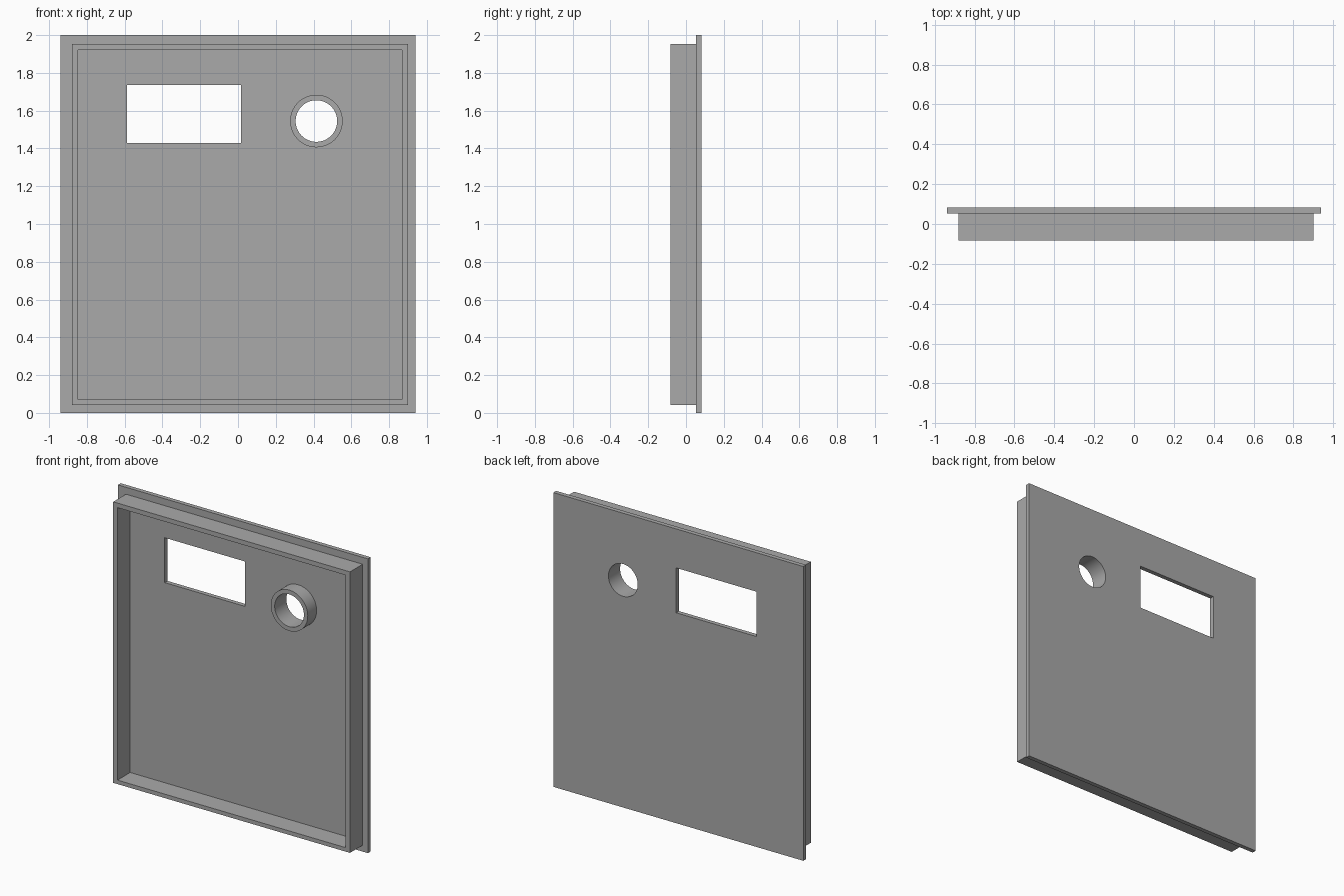
import bpy
import math

if "Cube" in bpy.data.objects:
    bpy.data.objects.remove(bpy.data.objects["Cube"], do_unlink=True)

GREY = (0.4, 0.4, 0.4, 1.0)
grey = bpy.data.materials.new("plain grey")
grey.use_nodes = True
grey.diffuse_color = GREY
grey.node_tree.nodes["Principled BSDF"].inputs["Base Color"].default_value = GREY

FRONT, STEP, BACK = -0.083, 0.053, 0.083   # depths of rim front, plate front, plate back
HOLE_X, HOLE_Z, HOLE_R = 0.415, 1.545, 0.11
MARGIN = 0.05                              # cutters overshoot by this much


def finish(obj, name):
    obj.name = obj.data.name = name
    obj.data.materials.append(grey)
    return obj


def box(name, x0, x1, y0, y1, z0, z1):
    bpy.ops.mesh.primitive_cube_add(
        size=1, location=((x0 + x1) / 2, (y0 + y1) / 2, (z0 + z1) / 2))
    obj = bpy.context.object
    obj.scale = (x1 - x0, y1 - y0, z1 - z0)
    bpy.ops.object.transform_apply(location=False, rotation=False, scale=True)
    return finish(obj, name)


def rod(name, radius, y0, y1):
    bpy.ops.mesh.primitive_cylinder_add(
        vertices=64, radius=radius, depth=y1 - y0,
        location=(HOLE_X, (y0 + y1) / 2, HOLE_Z), rotation=(math.pi / 2, 0, 0))
    return finish(bpy.context.object, name)


def cut(target, *cutters):
    bpy.context.view_layer.objects.active = target
    for cutter in cutters:
        mod = target.modifiers.new("cut", "BOOLEAN")
        mod.operation = "DIFFERENCE"
        mod.solver = "EXACT"
        mod.object = cutter
        bpy.ops.object.modifier_apply(modifier=mod.name)
        bpy.data.objects.remove(cutter, do_unlink=True)


def smooth(obj):
    bpy.ops.object.select_all(action="DESELECT")
    obj.select_set(True)
    bpy.context.view_layer.objects.active = obj
    bpy.ops.object.shade_smooth_by_angle(angle=math.radians(30))


# Back plate with rectangular window and round hole
plate = box("back_plate", -0.94, 0.94, STEP, BACK, 0, 2)
cut(plate,
    box("window_cutter", -0.588, 0.016, STEP - MARGIN, BACK + MARGIN, 1.43, 1.735),
    rod("hole_cutter", HOLE_R, STEP - MARGIN, BACK + MARGIN))
smooth(plate)

# Raised rectangular rim, set slightly off centre
rim = box("rim", -0.88, 0.90, FRONT, STEP, 0.043, 1.953)
cut(rim, box("rim_cutter", -0.848, 0.868, FRONT - MARGIN, STEP + MARGIN, 0.07, 1.922))

# Round collar standing in front of the hole
collar = rod("hole_collar", 0.139, STEP - 0.095, STEP)
cut(collar, rod("collar_cutter", HOLE_R, FRONT - MARGIN, BACK + MARGIN))
smooth(collar)
